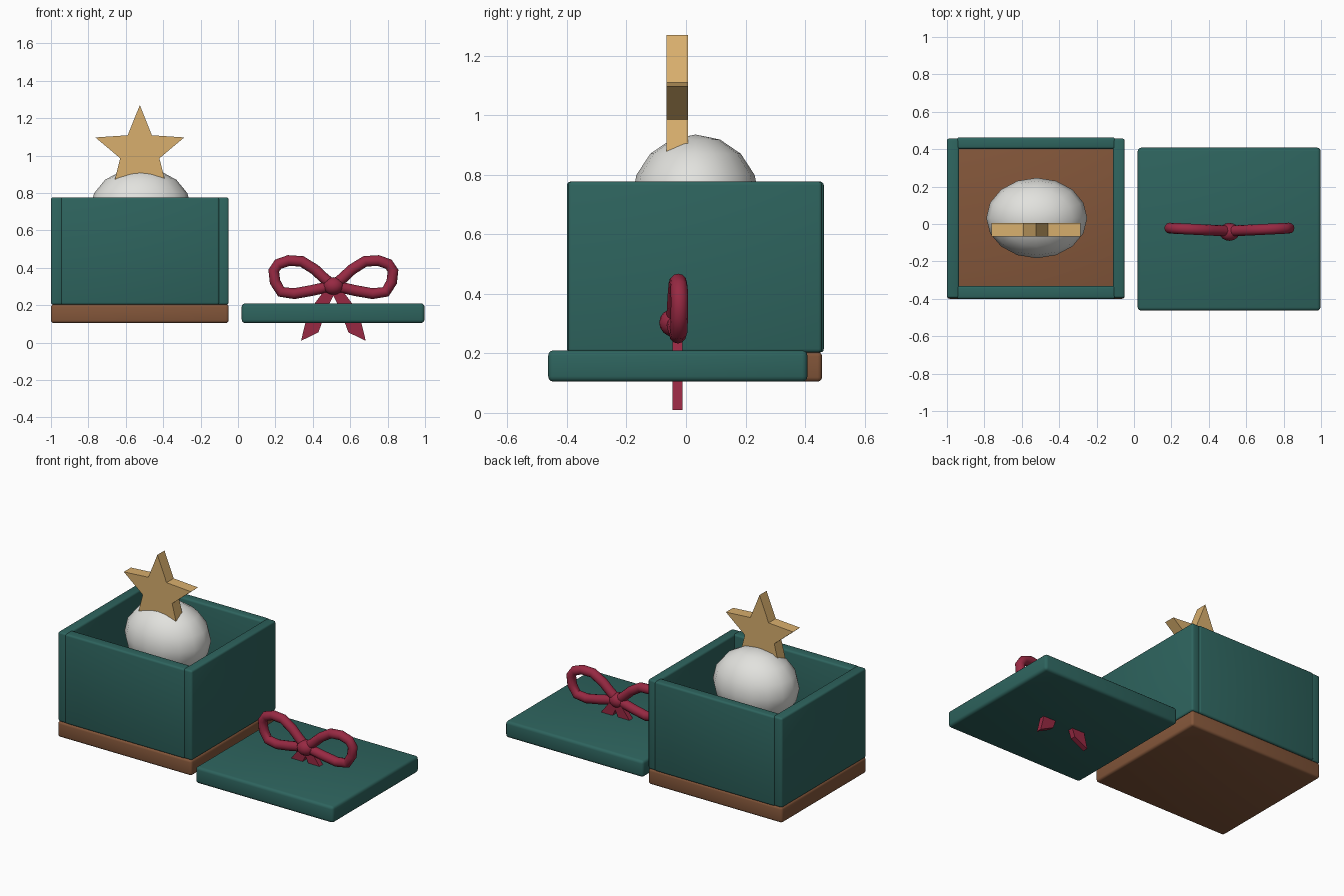
import bpy, bmesh, math
from mathutils import Matrix, Vector

if "Cube" in bpy.data.objects:
    bpy.data.objects.remove(bpy.data.objects["Cube"])


def material(name, rgb):
    mat = bpy.data.materials.new(name)
    mat.use_nodes = True
    mat.diffuse_color = (*rgb, 1)
    mat.node_tree.nodes["Principled BSDF"].inputs["Base Color"].default_value = (*rgb, 1)
    return mat


teal = material("teal", (0.027, 0.127, 0.112))
brown = material("brown", (0.227, 0.093, 0.042))
red = material("ribbon red", (0.31, 0.022, 0.055))
gold = material("gold", (0.69, 0.43, 0.155))
white = material("soft white", (0.76, 0.76, 0.73))


def finish(name, bm, mat, smooth=None):
    bmesh.ops.recalc_face_normals(bm, faces=bm.faces)
    mesh = bpy.data.meshes.new(name)
    bm.to_mesh(mesh)
    bm.free()
    mesh.materials.append(mat)
    obj = bpy.data.objects.new(name, mesh)
    bpy.context.collection.objects.link(obj)
    if smooth:
        bpy.ops.object.select_all(action='DESELECT')
        obj.select_set(True)
        bpy.context.view_layer.objects.active = obj
        bpy.ops.object.shade_smooth_by_angle(angle=math.radians(smooth))
    return obj


def box(name, low, high, mat, bevel):
    low, high = Vector(low), Vector(high)
    bm = bmesh.new()
    bmesh.ops.create_cube(bm, size=1, matrix=Matrix.LocRotScale((low + high) / 2, None, high - low))
    bmesh.ops.bevel(bm, geom=bm.edges[:], offset=bevel, segments=3, profile=0.5, affect='EDGES')
    return finish(name, bm, mat, 35)


def ellipsoid(name, centre, radii, mat, segments, rings):
    bm = bmesh.new()
    bmesh.ops.create_uvsphere(bm, u_segments=segments, v_segments=rings, radius=1,
                              matrix=Matrix.LocRotScale(Vector(centre), None, Vector(radii)))
    return finish(name, bm, mat, 60)


def plate(name, outline, y_front, y_back, mat):
    # Extrude an outline in the xz plane along y
    bm = bmesh.new()
    face = bm.faces.new([bm.verts.new((x, y_front, z)) for x, z in outline])
    new = bmesh.ops.extrude_face_region(bm, geom=[face])["geom"]
    bmesh.ops.translate(bm, vec=(0, y_back - y_front, 0),
                        verts=[v for v in new if isinstance(v, bmesh.types.BMVert)])
    return finish(name, bm, mat)


def tube(name, path, radius, sides, mat):
    # Sweep a round section along an open path
    bm = bmesh.new()
    rings = []
    for i, p in enumerate(path):
        along = (path[min(i + 1, len(path) - 1)] - path[max(i - 1, 0)]).normalized()
        depth = Vector((0, 1, 0))
        across = along.cross(depth).normalized()
        depth = across.cross(along)
        angles = [math.tau * k / sides for k in range(sides)]
        rings.append([bm.verts.new(p + radius * (math.cos(a) * across + math.sin(a) * depth))
                      for a in angles])
    for a, b in zip(rings, rings[1:]):
        for k in range(sides):
            n = (k + 1) % sides
            bm.faces.new((a[k], a[n], b[n], b[k]))
    bm.faces.new(rings[0])
    bm.faces.new(rings[-1])
    return finish(name, bm, mat, 50)


# Open box
box("box_base", (-1, -0.4, 0.105), (-0.05, 0.457, 0.205), brown, 0.015)
box("right_wall", (-1, -0.396, 0.203), (-0.935, 0.457, 0.777), teal, 0.012)
box("left_wall", (-0.112, -0.396, 0.203), (-0.05, 0.457, 0.777), teal, 0.012)
box("front_wall", (-0.948, -0.4, 0.203), (-0.1, -0.332, 0.777), teal, 0.012)
box("back_wall", (-0.948, 0.402, 0.203), (-0.1, 0.463, 0.777), teal, 0.012)

# Lid beside the box
box("lid", (0.02, -0.463, 0.105), (0.997, 0.408, 0.21), teal, 0.018)

# Ornament with a star
ellipsoid("ornament_ball", (-0.52, 0.032, 0.715), (0.27, 0.215, 0.22), white, 16, 8)
star = []
for i in range(10):
    r = 0.11 if i % 2 else 0.25
    a = math.tau * i / 10
    star.append((-0.525 + r * math.sin(a), 1.02 + r * math.cos(a)))
plate("star", star, -0.066, 0.006, gold)

# Ribbon bow, mirrored about its knot
bow_x = 0.51
loop = [(0.0, 0.305), (0.05, 0.345), (0.10, 0.392), (0.17, 0.435), (0.24, 0.439), (0.295, 0.42),
        (0.319, 0.385), (0.312, 0.325), (0.28, 0.272), (0.21, 0.262), (0.12, 0.278), (0.0, 0.305)]
tail = [(-0.02, 0.29), (0.04, 0.29), (0.1, 0.21), (0.15, 0.105), (0.173, 0.01),
        (0.08, 0.055), (0.062, 0.105), (0.02, 0.21)]
for side, sign in (("right", -1), ("left", 1)):
    path = [Vector((bow_x + sign * x, -0.038 + 0.05 * x, z)) for x, z in loop]
    tube(side + "_bow_loop", path, 0.029, 12, red)
    plate(side + "_ribbon_tail", [(bow_x + sign * x, z) for x, z in tail], -0.046, -0.012, red)
ellipsoid("bow_knot", (bow_x, -0.042, 0.303), (0.055, 0.048, 0.047), red, 16, 8)
